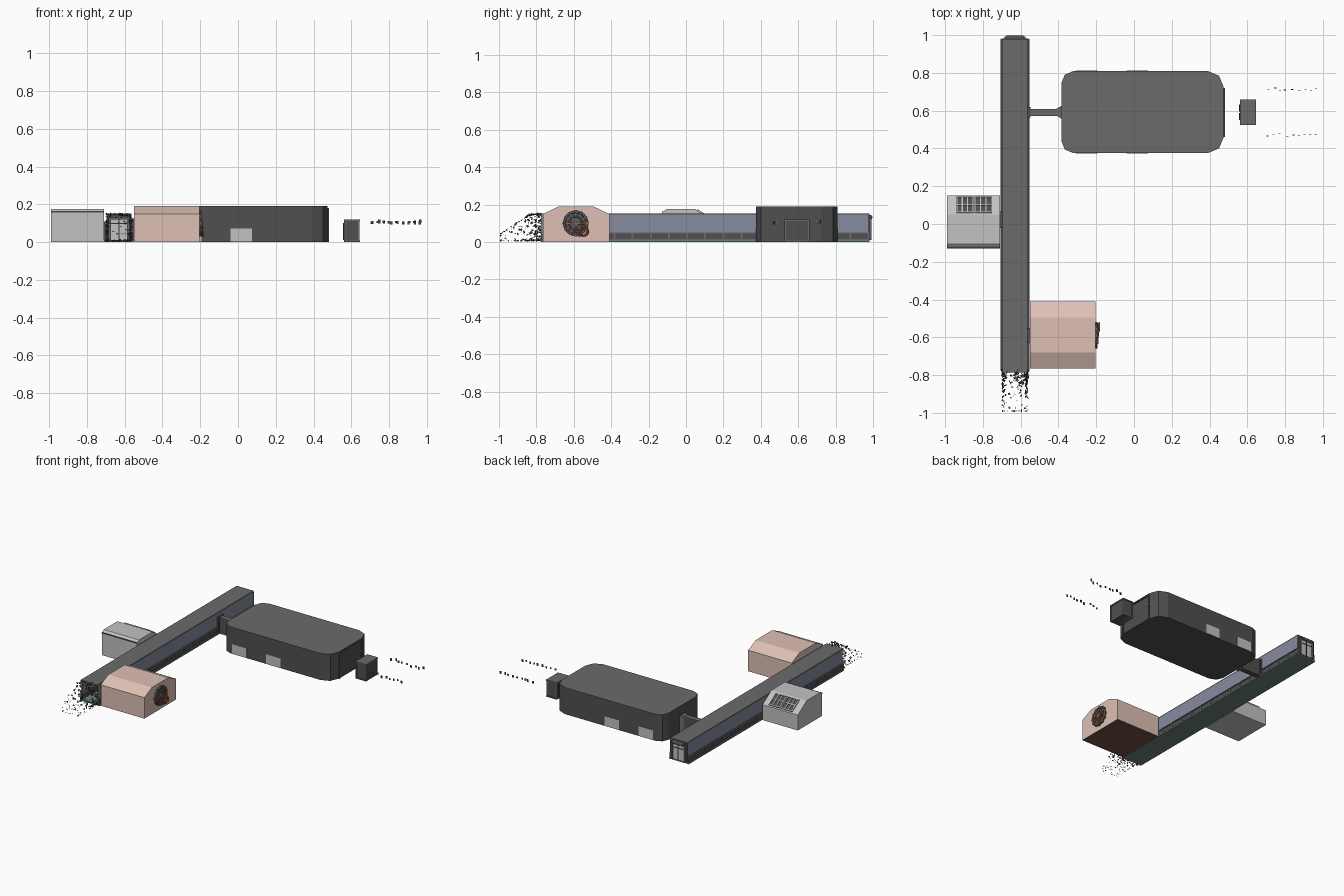
import bpy, bmesh, math, random
from mathutils import Vector, Matrix

if "Cube" in bpy.data.objects:
    bpy.data.objects.remove(bpy.data.objects["Cube"])
random.seed(4)

def mat(name, r, g, b):
    m = bpy.data.materials.new(name)
    m.diffuse_color = (r, g, b, 1)
    m.use_nodes = True
    m.node_tree.nodes["Principled BSDF"].inputs["Base Color"].default_value = m.diffuse_color
    return m

ROOF = mat("roof grey", .145, .145, .15)
WALL = mat("dark wall grey", .08, .08, .083)
LIGHT = mat("light grey", .54, .54, .54)
PINK = mat("salmon", .73, .53, .46)
BROWN = mat("brown floor", .17, .075, .06)
GLASS = mat("blue glass", .24, .26, .35)
GREEN = mat("green floor", .14, .22, .185)
ORANGE = mat("orange pipe", .5, .14, .045)
BLACK = mat("frame black", .03, .03, .032)

def finish(name, bm, *mats):
    me = bpy.data.meshes.new(name)
    bmesh.ops.recalc_face_normals(bm, faces=bm.faces)
    bm.to_mesh(me)
    bm.free()
    for m in mats:
        me.materials.append(m)
    ob = bpy.data.objects.new(name, me)
    bpy.context.collection.objects.link(ob)
    return ob

def add_box(bm, x0, x1, y0, y1, z0, z1):
    c = Vector(((x0 + x1) / 2, (y0 + y1) / 2, (z0 + z1) / 2))
    s = Matrix.Diagonal((x1 - x0, y1 - y0, z1 - z0, 1))
    bmesh.ops.create_cube(bm, size=1, matrix=Matrix.Translation(c) @ s)

def boxes(name, m, *dims):
    bm = bmesh.new()
    for d in dims:
        add_box(bm, *d)
    return finish(name, bm, m)

def prism(name, pts, axis, a, b, *mats):
    """Extrude a profile: axis 'x' takes (y, z) points, axis 'z' takes (x, y)."""
    bm = bmesh.new()
    put = (lambda p, t: (t, *p)) if axis == 'x' else (lambda p, t: (*p, t))
    lo = [bm.verts.new(put(p, a)) for p in pts]
    hi = [bm.verts.new(put(p, b)) for p in pts]
    bm.faces.new(lo)
    bm.faces.new(hi)
    for i in range(len(pts)):
        j = (i + 1) % len(pts)
        bm.faces.new((lo[i], lo[j], hi[j], hi[i]))
    return finish(name, bm, *mats)

def color_by_normal(ob, rule):
    for p in ob.data.polygons:
        p.material_index = rule(p.normal)

def ring(name, m, x, y, z, R, r):
    bpy.ops.mesh.primitive_torus_add(major_segments=24, minor_segments=6, major_radius=R,
        minor_radius=r, location=(x, y, z), rotation=(0, math.pi / 2, 0))
    ob = bpy.context.object
    ob.name = name
    ob.data.materials.append(m)
    bpy.ops.object.shade_smooth_by_angle()

def disc(name, m, x, y, z, R, depth, n=24):
    bpy.ops.mesh.primitive_cylinder_add(vertices=n, radius=R, depth=depth,
        location=(x, y, z), rotation=(0, math.pi / 2, 0))
    bpy.context.object.name = name
    bpy.context.object.data.materials.append(m)

# Long corridor: hollow tube, open at the broken front end
CX, Y0, Y1 = -.63, -.775, .98
boxes("corridor_floor", GREEN, (-.708, -.552, Y0, Y1, 0, .01))
boxes("corridor_roof", ROOF, (-.697, -.563, Y0 - .01, Y1, .143, .152))
lower, glass, ribs = [], [], []
for s in (-1, 1):
    def wall(d0, d1, *rest):
        return (*sorted((CX + s * d0, CX + s * d1)), *rest)
    lower.append(wall(.062, .068, Y0, Y1, .01, .05))
    glass.append(wall(.062, .067, Y0, Y1, .05, .143))
    ribs += [wall(.066, .073, Y0, Y1, .044, .051), wall(.066, .073, Y0, Y1, .01, .015)]
    n = 18
    for i in range(n + 1):
        y = Y0 + .004 + (Y1 - Y0 - .008) * i / n
        ribs.append(wall(.066, .072, y - .005, y + .005, .012, .047))
boxes("corridor_lower_wall", WALL, *lower)
boxes("corridor_glass", GLASS, *glass)
boxes("corridor_ribs", ROOF, *ribs)

# End wall and door at the back of the corridor
boxes("end_wall", WALL, (-.697, -.563, .972, .982, .01, .143))
boxes("end_door_frame", ROOF, (-.685, -.673, .95, .992, .01, .13), (-.587, -.575, .95, .992, .01, .13),
      (-.685, -.575, .95, .992, .12, .132))
boxes("end_door", LIGHT, (-.673, -.633, .968, .988, .012, .12), (-.627, -.587, .968, .988, .012, .12))
boxes("end_door_seam", BLACK, (-.633, -.627, .966, .99, .012, .12), (-.673, -.587, .966, .99, .095, .1))
disc("end_door_cap", WALL, CX, .985, .132, .012, .09, 12)

# Broken front end: shards spreading along the tube outline
bm = bmesh.new()
for i in range(230):
    t = min(random.expovariate(11), .215)
    if random.random() < .55:
        side = random.choice((-1, 1))
        x, z = CX + side * random.uniform(.055, .068), random.uniform(.005, .15)
    else:
        x, z = CX + random.uniform(-.066, .066), random.choice((.147, .147, .008))
    z = max(.006, z * (1 - max(0, t - .06) * 4.5))
    r = random.uniform(.004, .012) * (1 - 2.2 * t)
    rot = Matrix.Rotation(random.uniform(0, 6.28), 4, Vector((random.random(), random.random(), random.random() + .1)))
    m = Matrix.Translation((x, max(Y0 - t, -.99), max(z, r))) @ rot @ Matrix.Diagonal((1, 1, .25, 1))
    bmesh.ops.create_cone(bm, segments=random.choice((3, 4, 5)), radius1=r, radius2=r * .8,
                          depth=r, cap_ends=True, matrix=m)
finish("rubble_shards", bm, WALL)

# Light grey side room with sloped skylight
lab = [(-.125, 0), (-.125, .16), (-.105, .175), (.05, .175), (.15, .11), (.15, 0)]
prism("side_room", lab, 'x', -.99, -.71, LIGHT)
boxes("side_room_eave", WALL, (-.99, -.71, -.129, -.122, .157, .163))
boxes("side_room_doorway", WALL, (-.712, -.697, -.02, .065, .01, .11))
slope = Matrix.Translation((0, .1, .1425)) @ Matrix.Rotation(math.atan2(-.065, .1), 4, 'X')
panes, bars = bmesh.new(), bmesh.new()
for c in (-.895, -.798):
    add_box(panes, c - .043, c + .043, -.046, .046, -.002, .003)
    for u in (-.043, -.014, .014, .043):
        add_box(bars, c + u - .003, c + u + .003, -.048, .048, 0, .007)
    for v in (-.047, .0, .047):
        add_box(bars, c - .045, c + .045, v - .003, v + .003, 0, .007)
for b in (panes, bars):
    b.transform(slope)
finish("skylight_panes", panes, WALL)
finish("skylight_bars", bars, LIGHT)

# Salmon room with bevelled roof and brown floor
pink = [(-.765, 0), (-.765, .15), (-.68, .19), (-.495, .19), (-.41, .15), (-.41, 0)]
room = prism("salmon_room", pink, 'x', -.55, -.205, PINK, BROWN)
color_by_normal(room, lambda n: 1 if n.z < -.9 else 0)
boxes("salmon_room_doorway", WALL, (-.567, -.548, -.63, -.55, .01, .12))

# Round gear hatch and orange pipes on its right end
GY, GZ = -.59, .1
disc("hatch_plate", WALL, -.203, GY, GZ, .062, .01)
ring("hatch_rim", ROOF, -.199, GY, GZ, .06, .007)
ring("hatch_inner_ring", ROOF, -.197, GY, GZ, .035, .005)
disc("hatch_hub", ROOF, -.197, GY, GZ, .014, .02, 12)
bm = bmesh.new()
for i in range(12):
    k = bmesh.new()
    add_box(k, -.203, -.195, -.004, .004, .015, .058)
    add_box(k, -.205, -.194, -.006, .006, .058, .07)
    k.transform(Matrix.Translation((0, GY, GZ)) @ Matrix.Rotation(i * math.pi / 6, 4, 'X'))
    tmp = bpy.data.meshes.new("tmp")
    k.to_mesh(tmp)
    k.free()
    bm.from_mesh(tmp)
    bpy.data.meshes.remove(tmp)
finish("hatch_spokes_and_teeth", bm, ROOF)
ring("pipe_loop_large", ORANGE, -.19, -.56, .065, .033, .004)
ring("pipe_loop_small", ORANGE, -.184, -.545, .055, .022, .004)
boxes("pipe_runs", ORANGE, (-.194, -.187, -.63, -.56, .096, .103), (-.194, -.187, -.535, -.528, .06, .12),
      (-.194, -.187, -.635, -.628, .07, .103))

# Hangar with rounded plan corners: dark walls, lighter roof
def corner(cx, cy, rx, ry, a0):
    return [(cx + rx * math.cos(math.radians(a0 + a)), cy + ry * math.sin(math.radians(a0 + a)))
            for a in (0, 45, 90)]
L, R, F, B, r, q = -.385, .475, .375, .81, .065, .085
plan = (corner(R - q, B - q, q, q, 0) + corner(L + r, B - r, r, r, 90)
        + corner(L + r, F + r, r, r, 180) + corner(R - q, F + q, q, q, 270))
hangar = prism("hangar", plan, 'z', 0, .19, WALL, ROOF)
color_by_normal(hangar, lambda n: 1 if n.z > .9 else 0)
boxes("hangar_panels", LIGHT, *[(x - .057, x + .057, y - .003, y + .003, .003, .072)
                               for x in (.018, -.25) for y in (F, B)])
boxes("hangar_gate_frame", WALL, (.47, .482, .46, .47, 0, .18), (.47, .482, .71, .72, 0, .18),
      (.47, .482, .46, .72, .172, .18))
boxes("hangar_gate", WALL, (.47, .477, .47, .71, 0, .172))
boxes("gate_lamps", ORANGE, *[(.476, .482, y - .008, y + .008, .102, .115) for y in (.475, .705)])

# Passage from corridor to hangar, flaring at the hangar
boxes("passage", WALL, (-.56, -.39, .573, .61, .005, .115))
boxes("passage_roof", ROOF, (-.56, -.39, .573, .61, .115, .12))
prism("passage_flare", [(-.412, .574), (-.38, .555), (-.38, .628), (-.412, .609)], 'z', .003, .122, ROOF)
boxes("passage_collar", WALL, (-.565, -.548, .565, .62, .01, .125))

# Small free-standing cabin
boxes("cabin", WALL, (.565, .64, .53, .655, 0, .12))
boxes("cabin_trim", ROOF, (.56, .645, .525, .66, .113, .121), (.56, .645, .525, .66, 0, .008))
boxes("cabin_posts", ROOF, *[(x - .004, x + .004, y - .004, y + .004, .005, .115)
                            for x in (.565, .64) for y in (.53, .655)])
boxes("cabin_door", BLACK, (.557, .566, .55, .588, .01, .1), (.557, .566, .595, .633, .01, .1))

# Two rows of tiny floating fragments
bm = bmesh.new()
for y in (.71, .47):
    for i in range(9):
        x = .71 + i * .032 + random.uniform(-.008, .008)
        yy, z, h = y + random.uniform(-.007, .012), .105 + random.uniform(-.006, .006), random.uniform(.005, .01)
        add_box(bm, x - .006, x + .006, yy - .0015, yy + .0015, z - h, z + h)
finish("floating_fragments", bm, WALL)
